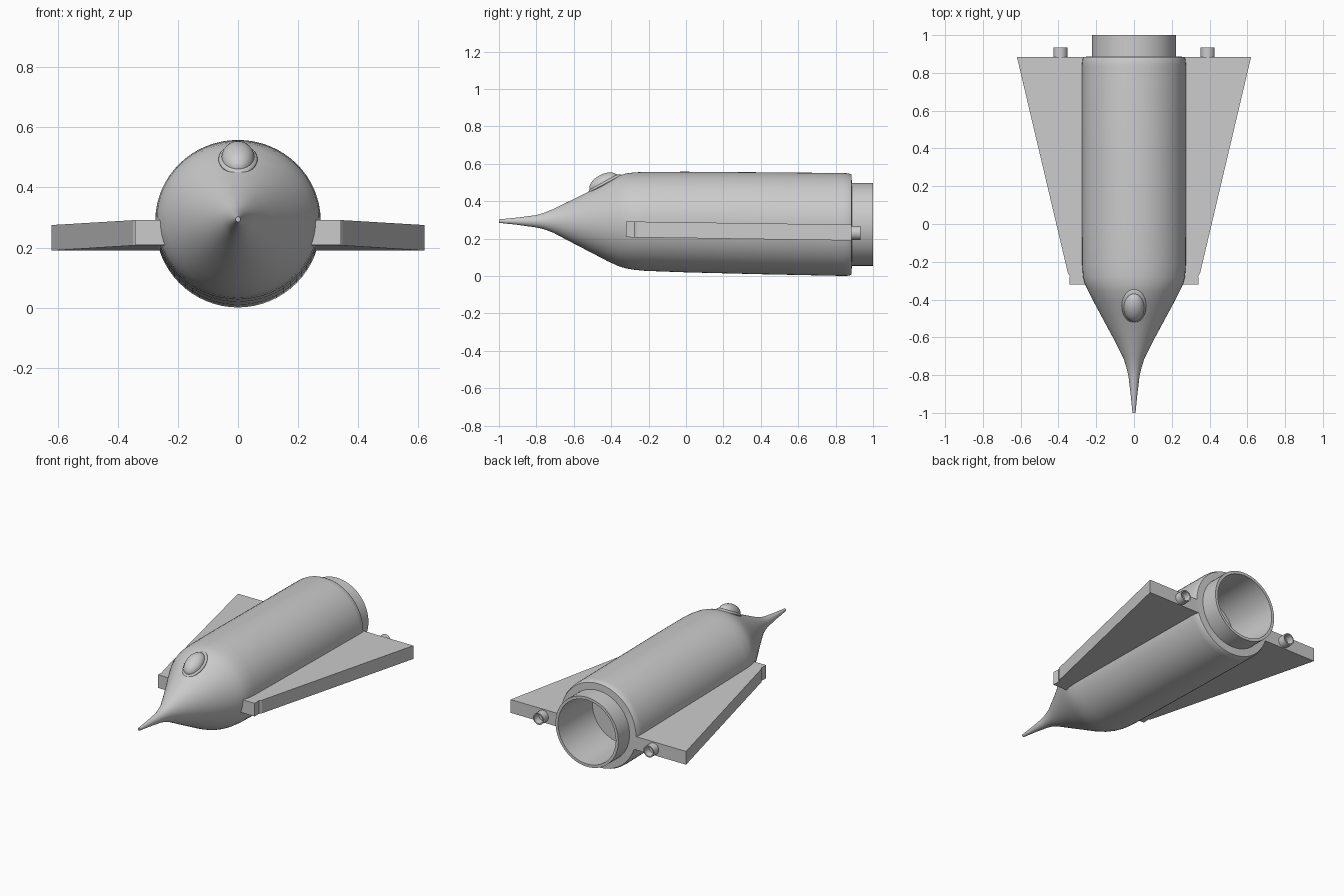
import bpy, bmesh, math
from mathutils import Matrix

if "Cube" in bpy.data.objects:
    bpy.data.objects.remove(bpy.data.objects["Cube"])


def finish(name, bm, smooth=True):
    bmesh.ops.recalc_face_normals(bm, faces=bm.faces[:])
    me = bpy.data.meshes.new(name)
    bm.to_mesh(me)
    bm.free()
    ob = bpy.data.objects.new(name, me)
    bpy.context.collection.objects.link(ob)
    if smooth:
        bpy.ops.object.select_all(action='DESELECT')
        bpy.context.view_layer.objects.active = ob
        ob.select_set(True)
        bpy.ops.object.shade_smooth_by_angle(angle=math.radians(30))
    return ob


def loft(name, rings, n, cx=0.0, cap_start=True, cap_end=True):
    """Skin elliptical rings (y, half_width, z_bottom, z_top) along y."""
    bm = bmesh.new()
    loops = []
    for y, w, zb, zt in rings:
        c, h = (zb + zt) / 2, (zt - zb) / 2
        loops.append([bm.verts.new((cx + w * math.cos(2 * math.pi * i / n), y,
                                    c + h * math.sin(2 * math.pi * i / n)))
                      for i in range(n)])
    for a, b in zip(loops, loops[1:]):
        for i in range(n):
            j = (i + 1) % n
            bm.faces.new((a[i], a[j], b[j], b[i]))
    if cap_start:
        bm.faces.new(loops[0])
    if cap_end:
        bm.faces.new(loops[-1])
    return finish(name, bm)


def tube(name, x, z, profile, n):
    """Turned part along y from (y, radius) pairs, closed at its inner end."""
    return loft(name, [(y, r, z - r, z + r) for y, r in profile], n, x,
                cap_start=False)


# Fuselage with needle nose, open at the tail
loft("fuselage", [
    (-1.00, 0.008, 0.285, 0.303), (-0.90, 0.018, 0.274, 0.313),
    (-0.80, 0.030, 0.260, 0.326), (-0.76, 0.040, 0.251, 0.338),
    (-0.71, 0.056, 0.232, 0.358), (-0.60, 0.112, 0.174, 0.412),
    (-0.50, 0.166, 0.122, 0.462), (-0.42, 0.209, 0.080, 0.507),
    (-0.36, 0.240, 0.053, 0.537), (-0.32, 0.259, 0.041, 0.549),
    (-0.28, 0.270, 0.034, 0.554), (-0.22, 0.274, 0.028, 0.557),
    (0.00, 0.275, 0.020, 0.558), (0.40, 0.275, 0.010, 0.555),
    (0.84, 0.275, 0.001, 0.551), (0.87, 0.273, 0.002, 0.549),
    (0.885, 0.266, 0.008, 0.542), (0.887, 0.216, 0.061, 0.493)],
    64, cap_end=False)

# Main engine nozzle, hollow
tube("main_nozzle", 0, 0.277, [(0.86, 0.222), (1.0, 0.222), (1.0, 0.204),
                               (0.66, 0.200)], 64)

# Wings with blunt front blocks, and a small thruster on each
outline = [(0.22, -0.32), (0.342, -0.32), (0.340, -0.275), (0.350, -0.26),
           (0.62, 0.885), (0.22, 0.885)]
for side, s in (("right", 1), ("left", -1)):
    bm = bmesh.new()
    layers = []
    for z0, z1 in ((0.208, 0.190), (0.292, 0.275)):
        layers.append([bm.verts.new((s * x, y, z0 + (z1 - z0) * (y + 0.32) / 1.205))
                       for x, y in outline])
    low, high = layers
    bm.faces.new(low)
    bm.faces.new(high)
    for i in range(len(outline)):
        j = (i + 1) % len(outline)
        bm.faces.new((low[i], low[j], high[j], high[i]))
    finish(side + "_wing", bm, smooth=False)
    tube(side + "_thruster", s * 0.39, 0.231,
         [(0.87, 0.037), (0.934, 0.037), (0.934, 0.030), (0.889, 0.028)], 24)

# Canopy dome and its rim, leaning along the nose slope
lean = Matrix.Rotation(math.radians(28), 4, 'X')
for name, loc, size in (("canopy", (0, -0.440, 0.497), (0.055, 0.084, 0.047)),
                        ("canopy_rim", (0, -0.434, 0.494), (0.065, 0.100, 0.020))):
    bm = bmesh.new()
    m = Matrix.Translation(loc) @ lean @ Matrix.Diagonal((*size, 1))
    bmesh.ops.create_uvsphere(bm, u_segments=32, v_segments=16, radius=1, matrix=m)
    finish(name, bm)
